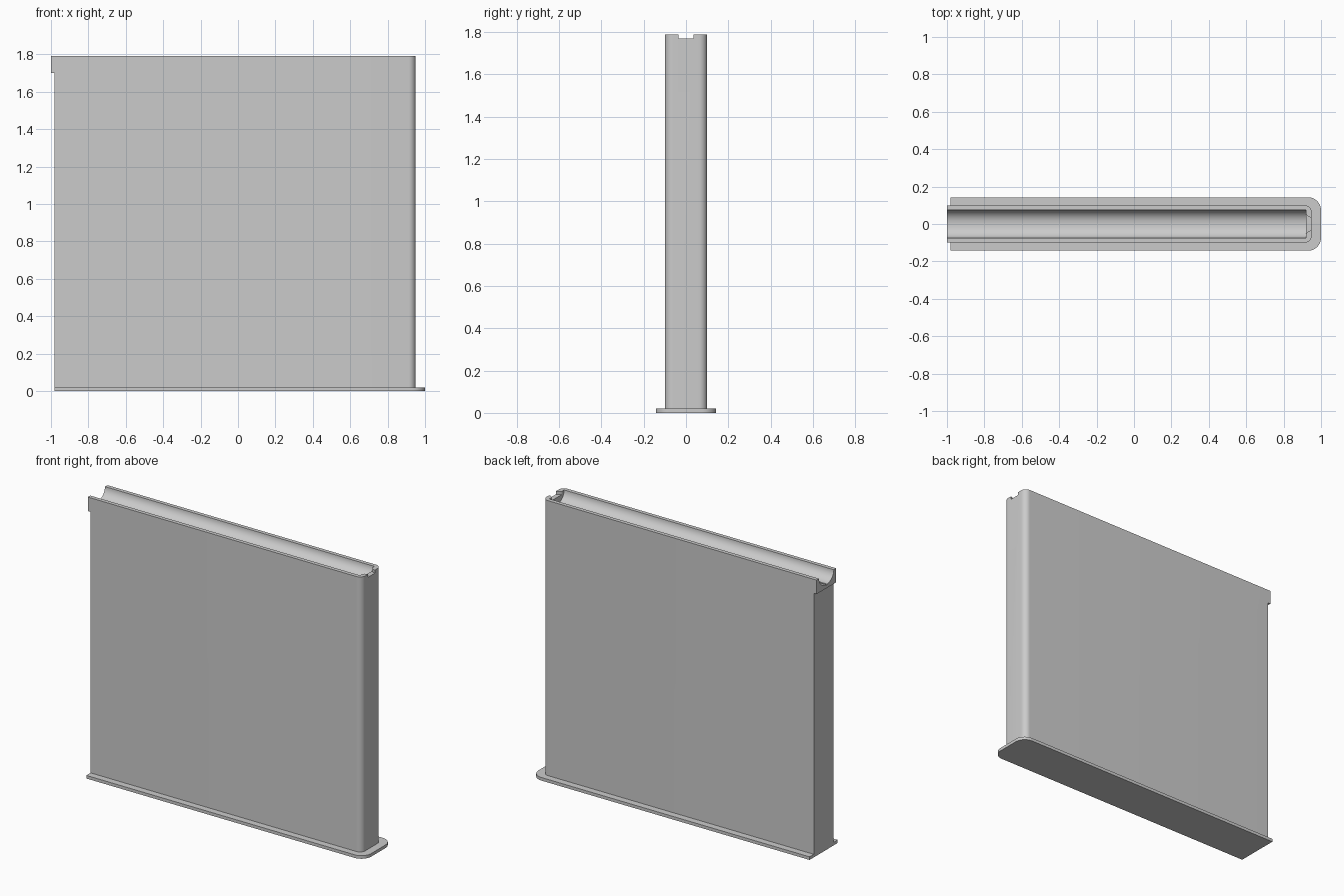
import bpy
import bmesh
from math import cos, sin, pi, radians
from mathutils import Vector

old = bpy.data.objects.get("Cube")
if old:
    bpy.data.objects.remove(old, do_unlink=True)

grey = bpy.data.materials.new("plain grey")
grey.use_nodes = True
colour = (0.6, 0.6, 0.6, 1)
grey.diffuse_color = colour
grey.node_tree.nodes["Principled BSDF"].inputs["Base Color"].default_value = colour


def arc(cx, cy, rx, ry, start, end, steps=10):
    angles = [radians(start + (end - start) * i / steps) for i in range(steps + 1)]
    return [(cx + rx * cos(a), cy + ry * sin(a)) for a in angles]


def prism(name, outline, low, high, along="z"):
    """Extrude a 2D outline along z (outline is x, y) or along x (outline is y, z)."""
    place = (lambda u, v: (u, v, low)) if along == "z" else (lambda u, v: (low, u, v))
    step = Vector((0, 0, high - low)) if along == "z" else Vector((high - low, 0, 0))
    bm = bmesh.new()
    face = bm.faces.new([bm.verts.new(place(u, v)) for u, v in outline])
    side = bmesh.ops.extrude_face_region(bm, geom=[face])
    bmesh.ops.translate(bm, vec=step,
                        verts=[g for g in side["geom"] if isinstance(g, bmesh.types.BMVert)])
    bmesh.ops.recalc_face_normals(bm, faces=bm.faces[:])
    mesh = bpy.data.meshes.new(name)
    bm.to_mesh(mesh)
    bm.free()
    mesh.materials.append(grey)
    obj = bpy.data.objects.new(name, mesh)
    bpy.context.collection.objects.link(obj)
    return obj


def activate(obj):
    bpy.ops.object.select_all(action="DESELECT")
    obj.select_set(True)
    bpy.context.view_layer.objects.active = obj


def cut(obj, cutter):
    cutter.hide_render = True
    mod = obj.modifiers.new("cut", "BOOLEAN")
    mod.operation = "DIFFERENCE"
    mod.solver = "EXACT"
    mod.object = cutter
    activate(obj)
    bpy.ops.object.modifier_apply(modifier=mod.name)
    bpy.data.objects.remove(cutter, do_unlink=True)


def rounded_end(x0, x1, half, r):
    """Plan outline, square at x0 and with rounded corners at x1."""
    return ([(x0, -half)] + arc(x1 - r, r - half, r, r, -90, 0)
            + arc(x1 - r, half - r, r, r, 0, 90) + [(x0, half)])


TOP = 1.79

# Foot plate and tall panel
foot = prism("foot_plate", rounded_end(-0.98, 1.0, 0.143, 0.07), 0, 0.02)
panel = prism("panel", rounded_end(-1.0, 0.95, 0.1, 0.038), 0.01, TOP)

# Set the panel's end back below the overhanging spout
cut(panel, prism("spout_cutter", [(-1.1, -0.2), (-0.98, -0.2), (-0.98, 0.2), (-1.1, 0.2)],
                 -0.1, 1.70))

# Curved trough along the top with a narrow groove in its floor
right_half = arc(0.005, TOP, 0.07, 0.065, 0, -90)
right_half = [(0.075, TOP + 0.1)] + right_half + [(0.005, TOP - 0.071)]
left_half = [(-y, z) for y, z in reversed(right_half)]
cut(panel, prism("trough_cutter", right_half + left_half, -1.1, 0.92, "x"))

# Shallow overflow notch with rounded lips in the closed end
lip = [(1.1, 0.035)] + arc(0.92, 0.065, 0.03, 0.03, 0, -90, 6)[::-1][-1:]
lip = [(1.1, 0.035), (0.95, 0.035)] + arc(0.95, 0.07, 0.035, 0.035, 270, 180, 8) + [(0.9, 0.07)]
mirrored = [(x, -y) for x, y in reversed(lip)]
lip = [p for i, p in enumerate(lip) if i != 1]
mirrored = [p for i, p in enumerate(mirrored) if i != len(mirrored) - 2]
cut(panel, prism("notch_cutter", lip + mirrored, TOP - 0.02, TOP + 0.1))

for part in (foot, panel):
    activate(part)
    bpy.ops.object.shade_smooth_by_angle(angle=radians(30))
